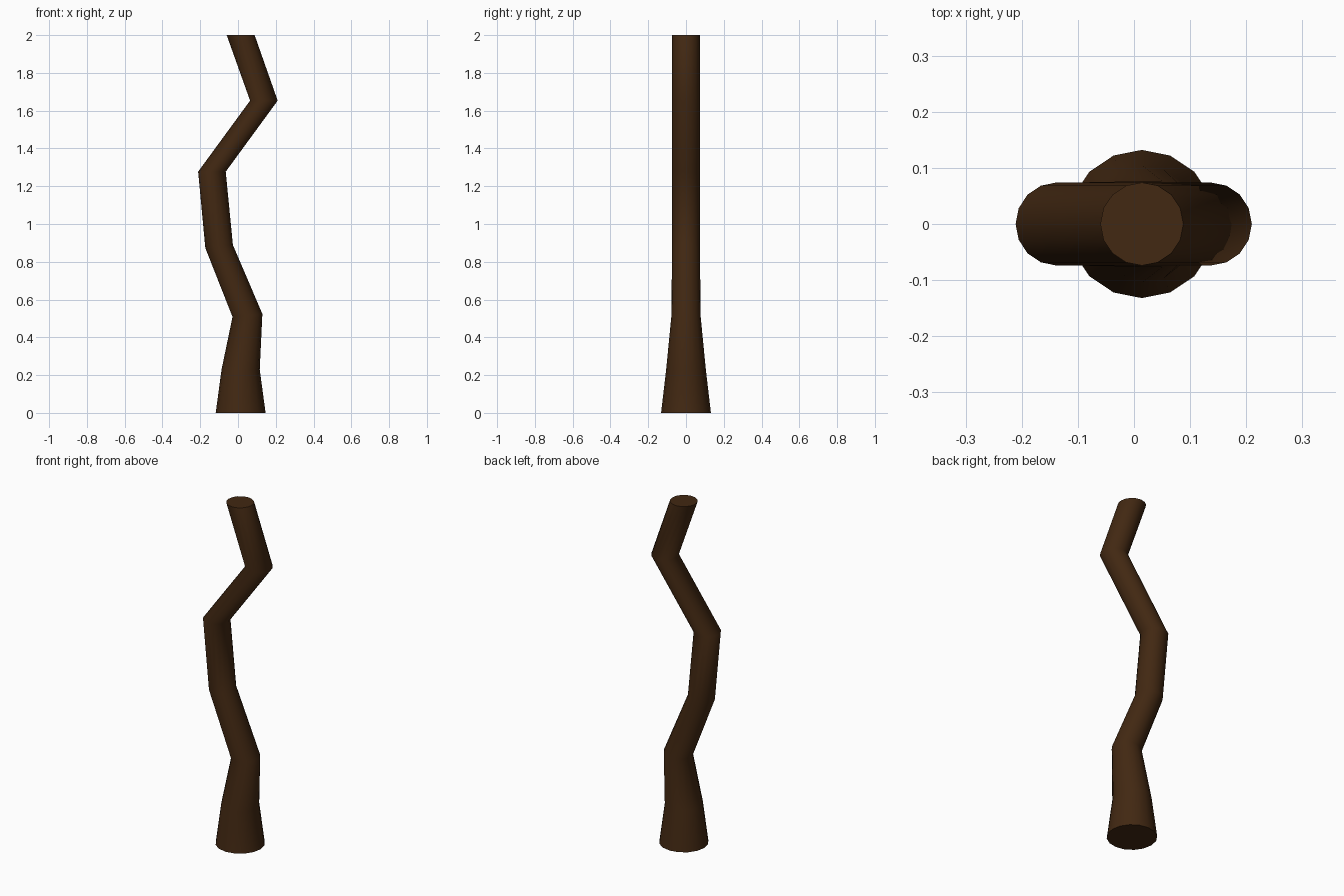
import bpy, bmesh, math

if "Cube" in bpy.data.objects:
    bpy.data.objects.remove(bpy.data.objects["Cube"])

SIDES = 16

# bark colour
bark = bpy.data.materials.new("dark brown bark")
bark.diffuse_color = (0.054, 0.021, 0.006, 1)
bark.use_nodes = True
bark.node_tree.nodes["Principled BSDF"].inputs["Base Color"].default_value = bark.diffuse_color

# cross-sections: centre x, centre z, x radius, y radius, rise towards +x
rings = [
    (0.014, 0.000, 0.132, 0.132, 0.0),
    (0.014, 0.230, 0.101, 0.105, 0.0),
    (0.050, 0.516, 0.079, 0.077, 0.008),
    (-0.100, 0.881, 0.073, 0.074, 0.008),
    (-0.138, 1.277, 0.073, 0.074, 0.0),
    (0.137, 1.653, 0.073, 0.074, 0.0),
    (0.014, 2.000, 0.074, 0.074, 0.0),
]

# crooked trunk: bridge the rings, close both ends
bm = bmesh.new()
loops = []
for cx, cz, rx, ry, rise in rings:
    loop = []
    for i in range(SIDES):
        a = 2 * math.pi * i / SIDES
        c, s = math.cos(a), math.sin(a)
        loop.append(bm.verts.new((cx + rx * c, ry * s, cz + rise * c)))
    loops.append(loop)

for low, high in zip(loops, loops[1:]):
    for i in range(SIDES):
        j = (i + 1) % SIDES
        bm.faces.new((low[i], low[j], high[j], high[i]))
bm.faces.new(loops[0][::-1])
bm.faces.new(loops[-1])

mesh = bpy.data.meshes.new("trunk")
bm.to_mesh(mesh)
bm.free()
mesh.materials.append(bark)
trunk = bpy.data.objects.new("trunk", mesh)
bpy.context.collection.objects.link(trunk)

# smooth bark, crisp cut ends
bpy.context.view_layer.objects.active = trunk
trunk.select_set(True)
bpy.ops.object.shade_smooth_by_angle(angle=math.radians(60))
